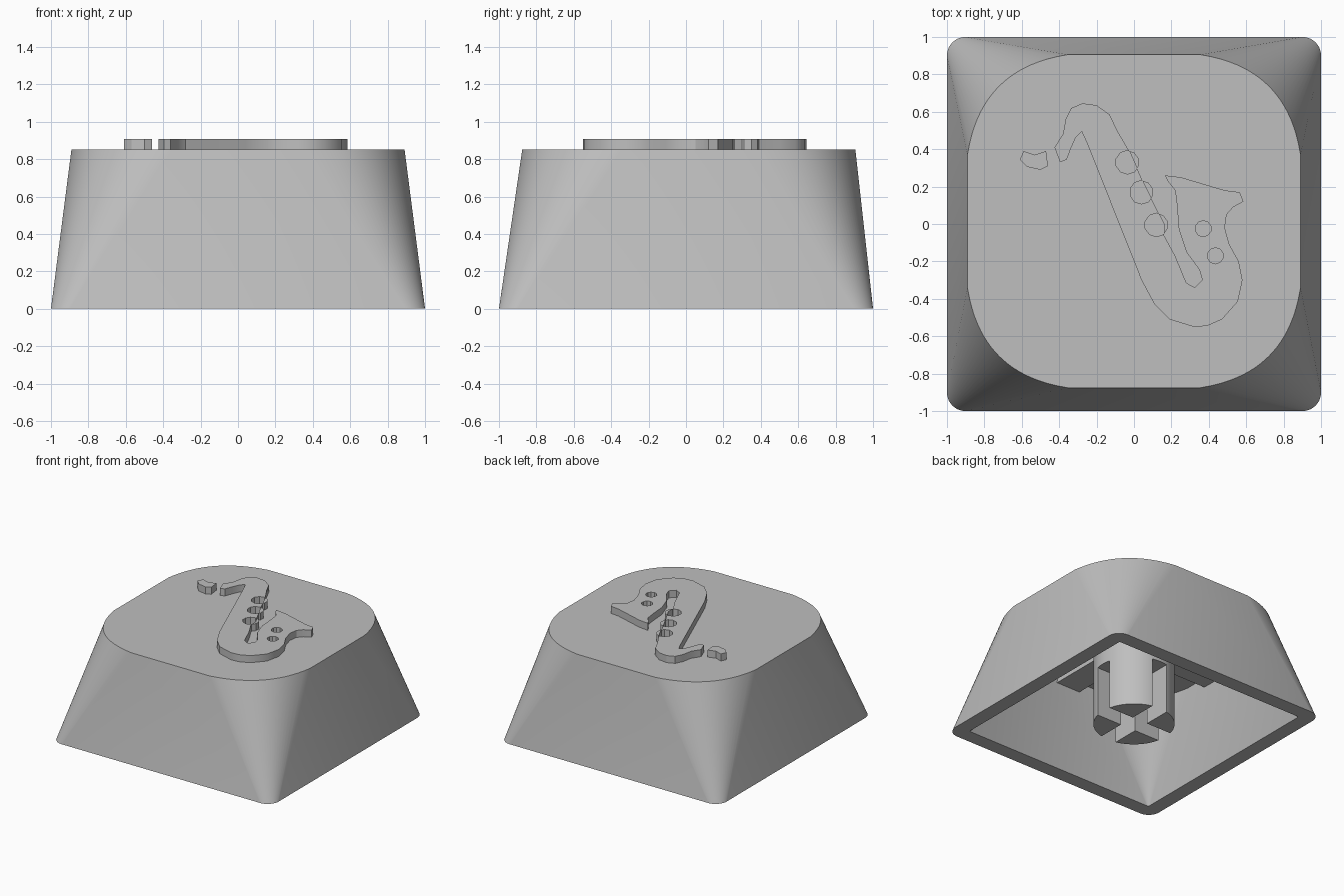
import bpy, bmesh, math
from mathutils import Vector

cube = bpy.data.objects.get("Cube")
if cube:
    bpy.data.objects.remove(cube, do_unlink=True)

grey = bpy.data.materials.new("matte grey")
grey.use_nodes = True
COLOUR = (0.52, 0.52, 0.52, 1)
grey.diffuse_color = COLOUR
grey.node_tree.nodes["Principled BSDF"].inputs["Base Color"].default_value = COLOUR


def finish(name, bm):
    bmesh.ops.recalc_face_normals(bm, faces=bm.faces)
    mesh = bpy.data.meshes.new(name)
    bm.to_mesh(mesh)
    bm.free()
    mesh.materials.append(grey)
    obj = bpy.data.objects.new(name, mesh)
    bpy.context.collection.objects.link(obj)
    return obj


def activate(obj):
    bpy.ops.object.select_all(action="DESELECT")
    obj.select_set(True)
    bpy.context.view_layer.objects.active = obj


def smooth(obj):
    activate(obj)
    bpy.ops.object.shade_smooth_by_angle(angle=math.radians(30))


def prism(name, outline, z0, z1):
    bm = bmesh.new()
    base = bm.faces.new([bm.verts.new((x, y, z0)) for x, y in outline])
    top = bmesh.ops.extrude_face_region(bm, geom=[base])["geom"]
    verts = [v for v in top if isinstance(v, bmesh.types.BMVert)]
    bmesh.ops.translate(bm, verts=verts, vec=(0, 0, z1 - z0))
    return finish(name, bm)


def circle(cx, cy, r, sides):
    steps = [math.tau * (i + 0.5) / sides for i in range(sides)]
    return [(cx + r * math.cos(a), cy + r * math.sin(a)) for a in steps]


def box(name, w, d, z0, z1):
    return prism(name, [(-w, -d), (w, -d), (w, d), (-w, d)], z0, z1)


def cut(obj, cutter):
    activate(obj)
    mod = obj.modifiers.new("cut", "BOOLEAN")
    mod.operation, mod.solver, mod.object = "DIFFERENCE", "EXACT", cutter
    bpy.ops.object.modifier_apply(modifier=mod.name)


def discard(*objs):
    for obj in objs:
        bpy.data.objects.remove(obj, do_unlink=True)


# Rings of the shell: rounded squares below, squircles above, paired by normal
STEPS = 20


def ring(bm, point, z):
    verts = []
    for quarter in range(4):
        turn = quarter * math.pi / 2
        for i in range(STEPS + 1):
            x, y = point(i / STEPS)
            c, s = round(math.cos(turn)), round(math.sin(turn))
            verts.append((x * c - y * s, x * s + y * c))
    shift = 0.015 if z > 0 else 0
    return [bm.verts.new((x, y + shift, z)) for x, y in verts]


def rounded(half, r):
    def point(t):
        a = t * math.pi / 2
        return half - r + r * math.cos(a), half - r + r * math.sin(a)
    return point


def squircle(half, n=3):
    def point(t):
        a = math.radians(9 + 72 * t)
        u, v = math.cos(a) ** (1 / (n - 1)), math.sin(a) ** (1 / (n - 1))
        k = half / (u ** n + v ** n) ** (1 / n)
        return u * k, v * k
    return point


# Hollow shell
bm = bmesh.new()
rings = [ring(bm, squircle(0.909), 0.85), ring(bm, rounded(1, 0.1), 0),
         ring(bm, rounded(0.88, 0.015), 0), ring(bm, squircle(0.79), 0.73)]
for a, b in zip(rings, rings[1:]):
    for i in range(len(a)):
        j = (i + 1) % len(a)
        bm.faces.new((a[i], a[j], b[j], b[i]))
bm.faces.new(rings[0])
bm.faces.new(rings[-1])
smooth(finish("keycap_shell", bm))

# Stem with a cross slot, and ribs under the ceiling
stem = prism("stem", circle(0, 0, 0.306, 64), 0, 0.75)
for w, d in ((0.5, 0.07), (0.07, 0.5)):
    slot = box("slot_cutter", w, d, -0.1, 0.41)
    cut(stem, slot)
    discard(slot)
smooth(stem)
box("rib_across", 0.8, 0.11, 0.66, 0.75)
box("rib_lengthwise", 0.11, 0.8, 0.66, 0.75)

# Raised saxophone
LOW, HIGH = 0.845, 0.908
body_outline = [
    (-.425, .41), (-.41, .37), (-.395, .33), (-.36, .345), (-.335, .41),
    (-.31, .465), (-.28, .495), (-.25, .43), (.04, -.3), (.11, -.43),
    (.19, -.51), (.32, -.55), (.39, -.545), (.47, -.51), (.555, -.415),
    (.58, -.3), (.56, -.2), (.51, -.11), (.485, -.02), (.495, .05),
    (.53, .09), (.585, .12), (.565, .17), (.485, .18), (.25, .25),
    (.165, .26), (.18, .23), (.22, .18), (.23, .1), (.24, -.03),
    (.28, -.15), (.35, -.245), (.365, -.3), (.325, -.34), (.28, -.315),
    (.22, -.17), (.16, -.06), (.16, 0), (.11, .1), (.055, .21),
    (-.02, .38), (-.09, .5), (-.13, .585), (-.2, .635), (-.275, .645),
    (-.335, .62), (-.365, .56), (-.38, .48)]
mouthpiece = [(-.61, .345), (-.59, .39), (-.53, .37), (-.47, .39),
              (-.46, .31), (-.5, .29), (-.57, .305)]
body = prism("saxophone_body", body_outline, LOW, HIGH)
prism("saxophone_mouthpiece", mouthpiece, LOW, HIGH)

# Keys: holes inside the body, bumps where they stick out past its edge
edge_keys = [(-.035, .33), (.04, .17), (.12, -.005)]
for i, (x, y) in enumerate(edge_keys):
    bump = prism(f"key_bump_{i + 1}", circle(x, y, 0.063, 10), LOW, HIGH)
    tall_body = prism("body_cutter", body_outline, LOW - 0.1, HIGH + 0.1)
    cut(bump, tall_body)
    discard(tall_body)
for x, y, r in [(*k, 0.063) for k in edge_keys] + [(.37, -.025, .043), (.435, -.17, .043)]:
    hole = prism("hole_cutter", circle(x, y, r, 10), LOW - 0.1, HIGH + 0.1)
    cut(body, hole)
    discard(hole)
smooth(body)
